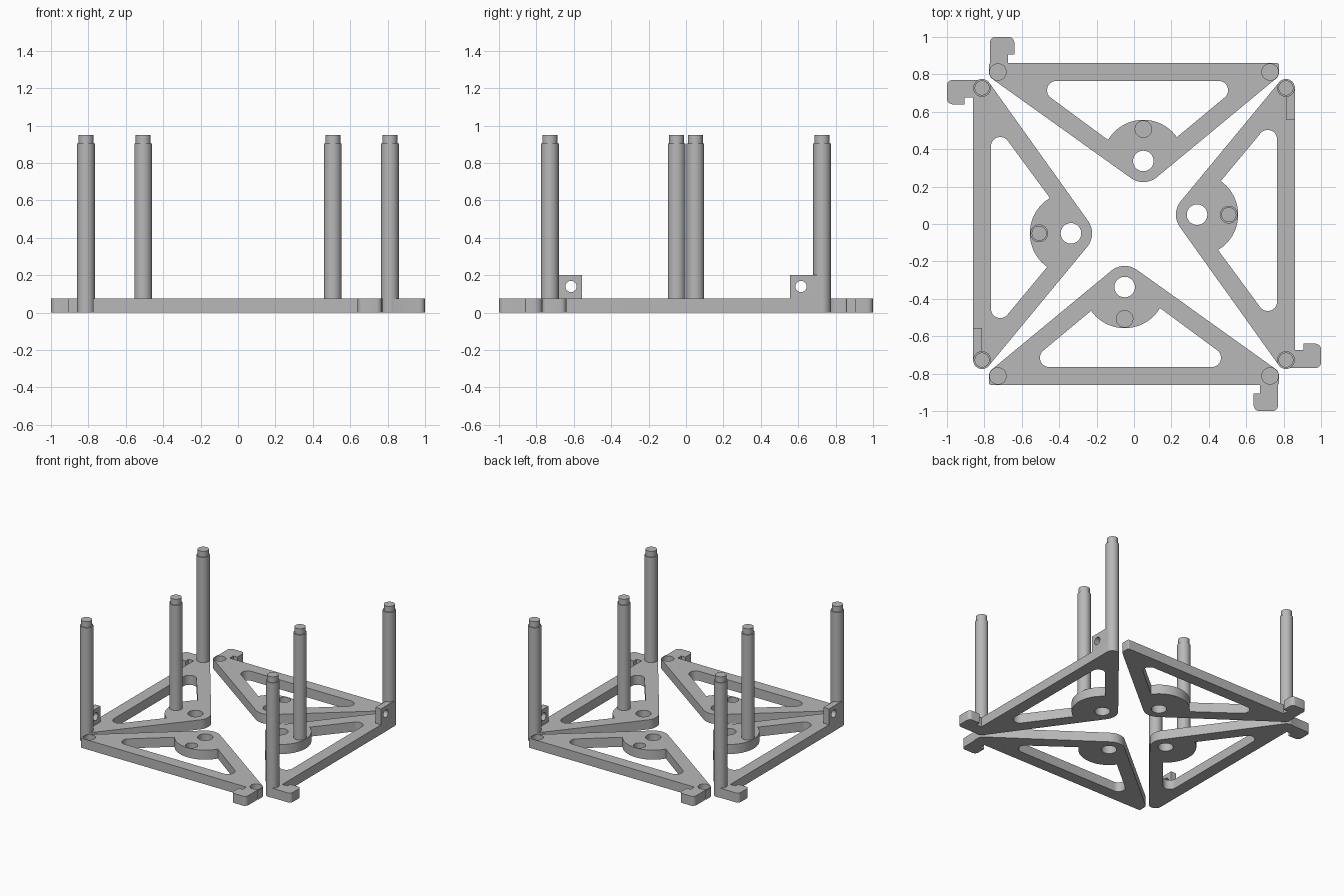
import bpy
import bmesh
from math import cos, sin, pi, radians
from mathutils import Matrix
from mathutils.geometry import convex_hull_2d

cube = bpy.data.objects.get("Cube")
if cube:
    bpy.data.objects.remove(cube)

grey = bpy.data.materials.new("plain grey")
grey.use_nodes = True
grey.diffuse_color = (0.48, 0.48, 0.48, 1)
grey.node_tree.nodes["Principled BSDF"].inputs["Base Color"].default_value = grey.diffuse_color

THICK = 0.075
POST_R = 0.0475
CORNERS = [(-0.7275, -0.8125), (0.7275, -0.8125)]
APEX = (-0.05, -0.337)
SOCKET = (-0.05, -0.507)


def circle(c, r, n=40):
    return [(c[0] + r * cos(2 * pi * i / n), c[1] + r * sin(2 * pi * i / n)) for i in range(n)]


def hull(*circles):
    pts = [p for c, r in circles for p in circle(c, r)]
    return [pts[i] for i in convex_hull_2d(pts)]


def prism(name, *layers):
    """Stack of extruded outlines, each given as (points, bottom, top)."""
    bm = bmesh.new()
    for pts, z0, z1 in layers:
        low = [bm.verts.new((x, y, z0)) for x, y in pts]
        high = [bm.verts.new((x, y, z1)) for x, y in pts]
        bm.faces.new(low)
        bm.faces.new(high)
        for i in range(len(pts)):
            j = (i + 1) % len(pts)
            bm.faces.new((low[i], low[j], high[j], high[i]))
    bmesh.ops.recalc_face_normals(bm, faces=bm.faces)
    mesh = bpy.data.meshes.new(name)
    bm.to_mesh(mesh)
    bm.free()
    mesh.materials.append(grey)
    obj = bpy.data.objects.new(name, mesh)
    bpy.context.collection.objects.link(obj)
    return obj


def combine(obj, tool, operation="DIFFERENCE"):
    """Apply a boolean and discard the tool."""
    mod = obj.modifiers.new("boolean", "BOOLEAN")
    mod.operation, mod.object, mod.solver = operation, tool, "EXACT"
    deps = bpy.context.evaluated_depsgraph_get()
    deps.update()
    mesh = bpy.data.meshes.new_from_object(obj.evaluated_get(deps))
    obj.modifiers.clear()
    obj.data = mesh
    bpy.data.objects.remove(tool)


def finish(obj, matrix):
    obj.data.transform(matrix)
    if matrix.determinant() < 0:
        obj.data.flip_normals()
    obj.data.shade_smooth()
    obj.data.set_sharp_from_angle(angle=radians(30))


def bracket(name, matrix, with_sockets):
    # Rounded triangular plate; the socket version has squarer outer corners
    rounds = [(c, POST_R) for c in CORNERS] + [(APEX, 0.113)]
    if with_sockets:
        rounds += [((s * 0.765, -0.85), 0.01) for s in (-1, 1)]
    plate = prism(name, (hull(*rounds), 0, THICK))

    # Hook with rounded outer corners
    hook_pts = [(0.77, -0.8125)]
    for cx, start in ((0.74, 0), (0.67, -pi / 2)):
        hook_pts += [(cx + 0.03 * cos(start - k * pi / 12), -0.97 + 0.03 * sin(start - k * pi / 12))
                     for k in range(7)]
    hook_pts += [(0.64, -0.905), (0.675, -0.905), (0.675, -0.8125)]
    combine(plate, prism("hook", (hook_pts, 0, THICK)), "UNION")

    # Triangular window that stops at the round boss
    window = prism("window", (hull(((-0.453, -0.715), 0.05), ((0.415, -0.715), 0.05),
                                   ((-0.047, -0.315), 0.002)), -0.1, 0.2))
    combine(window, prism("boss", (circle(APEX, 0.22, 64), -0.2, 0.3)))
    combine(plate, window)

    # Through hole and blind sockets
    combine(plate, prism("bore", (circle(APEX, 0.055), -0.1, 0.2)))
    if with_sockets:
        for c in CORNERS + [SOCKET]:
            combine(plate, prism("socket", (circle(c, 0.044), THICK - 0.05, 0.2)))
    finish(plate, matrix)


def posts(side, matrix):
    # Upright posts with a narrower pin on top
    for label, c in zip(("back", "front", "inner"), CORNERS + [SOCKET]):
        post = prism(f"{side}_{label}_post", (circle(c, POST_R), 0.06, 0.905),
                     (circle(c, 0.04), 0.905, 0.95))
        finish(post, matrix)


def latch_tab(side, matrix):
    # Upright tab with a sideways hole, drawn flat and then stood up
    tab = prism(f"{side}_latch_tab", ([(0.555, 0.06), (0.725, 0.06), (0.725, 0.2), (0.555, 0.2)],
                                      0.8125, 0.86))
    combine(tab, prism("pin_hole", (circle((0.615, 0.14), 0.03), 0.7, 1)))
    stand = Matrix(((0, 0, 1, 0), (1, 0, 0, 0), (0, 1, 0, 0), (0, 0, 0, 1)))
    finish(tab, matrix @ stand)


same = Matrix.Identity(4)
half_turn = Matrix.Rotation(pi, 4, "Z")
diagonal = Matrix(((0, -1, 0, 0), (-1, 0, 0, 0), (0, 0, 1, 0), (0, 0, 0, 1)))

for turn, plain_side, post_side in ((same, "front", "right"), (half_turn, "back", "left")):
    bracket(f"{plain_side}_bracket", turn, True)
    bracket(f"{post_side}_bracket", turn @ diagonal, False)
    posts(post_side, turn @ diagonal)
    latch_tab(post_side, turn)
